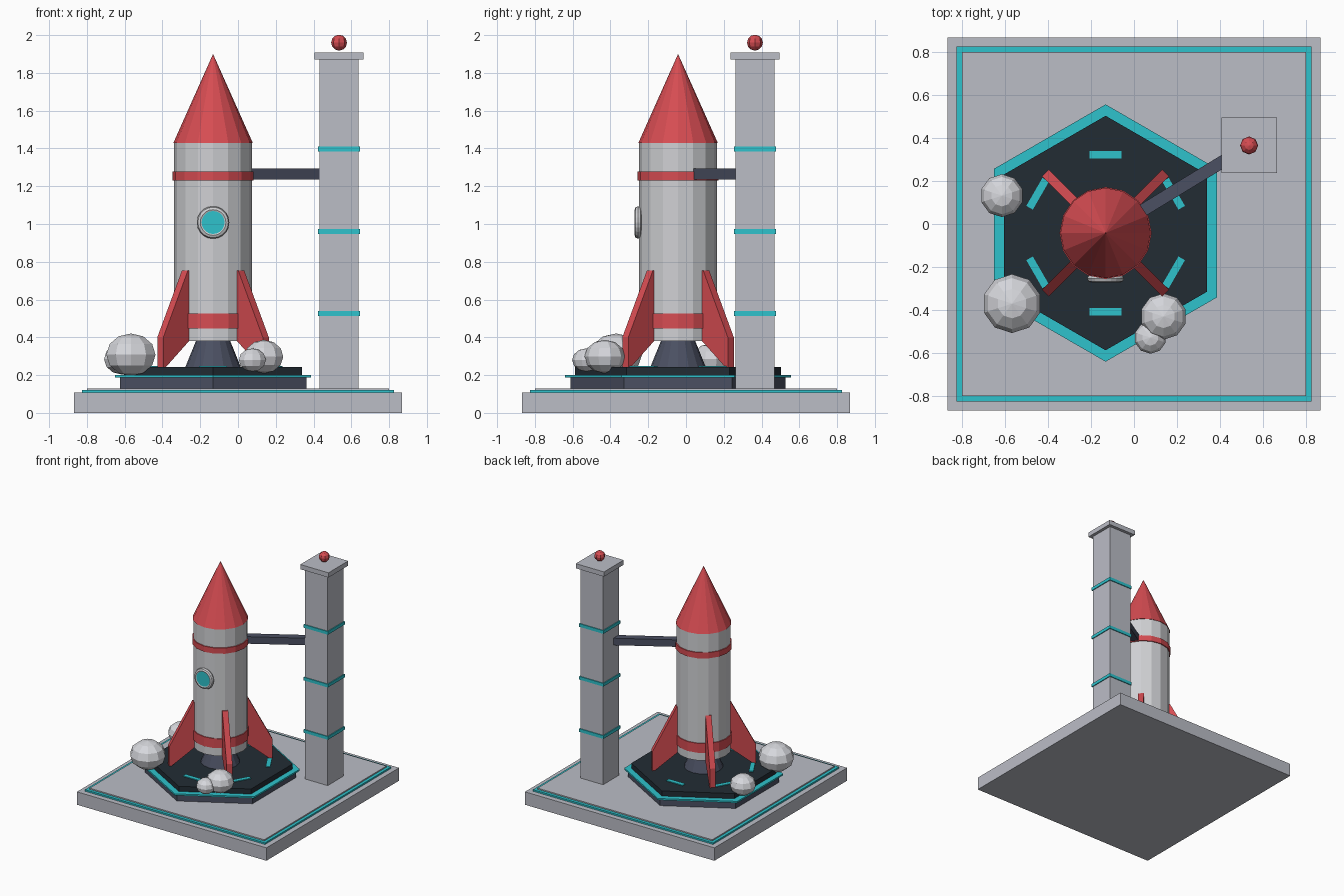
import bpy, bmesh
from math import radians, atan2, hypot, cos, sin
from mathutils import Matrix, Vector

default = bpy.data.objects.get("Cube")
if default:
    bpy.data.objects.remove(default, do_unlink=True)


def srgb(*rgb):
    return tuple((c / 255 / 12.92) if c < 11 else ((c / 255 + 0.055) / 1.055) ** 2.4 for c in rgb) + (1,)


def material(name, *rgb):
    m = bpy.data.materials.new(name)
    m.use_nodes = True
    m.diffuse_color = srgb(*rgb)
    m.node_tree.nodes["Principled BSDF"].inputs["Base Color"].default_value = srgb(*rgb)
    return m


CONCRETE = material("concrete grey", 187, 189, 198)
HULL = material("hull light grey", 207, 208, 211)
SMOKE = material("smoke white", 214, 215, 220)
RED = material("red", 214, 76, 82)
TEAL = material("teal", 46, 194, 204)
SLATE = material("slate", 75, 80, 98)
DARK = material("dark pad", 34, 44, 52)


def finish(name, bm, mat, matrix):
    bmesh.ops.recalc_face_normals(bm, faces=bm.faces)
    mesh = bpy.data.meshes.new(name)
    bm.to_mesh(mesh)
    bm.free()
    mesh.materials.append(mat)
    obj = bpy.data.objects.new(name, mesh)
    obj.matrix_world = matrix
    bpy.context.collection.objects.link(obj)
    return obj


def box(name, mat, x, y, z0, z1, half_x, half_y, turn=0):
    bm = bmesh.new()
    bmesh.ops.create_cube(bm, size=2)
    bmesh.ops.scale(bm, vec=(half_x, half_y, (z1 - z0) / 2), verts=bm.verts)
    place = Matrix.Translation((x, y, (z0 + z1) / 2)) @ Matrix.Rotation(turn, 4, 'Z')
    return finish(name, bm, mat, place)


def cone(name, mat, z0, z1, r0, r1, sides):
    """Prism or frustum on the rocket axis."""
    bm = bmesh.new()
    bmesh.ops.create_cone(bm, cap_ends=True, segments=sides, radius1=r0, radius2=r1, depth=z1 - z0)
    bmesh.ops.remove_doubles(bm, verts=bm.verts, dist=1e-5)
    return finish(name, bm, mat, Matrix.Translation((RX, RY, (z0 + z1) / 2)))


def ball(name, mat, x, y, z, r, height, segments, rings):
    bm = bmesh.new()
    bmesh.ops.create_uvsphere(bm, u_segments=segments, v_segments=rings, radius=r)
    bmesh.ops.scale(bm, vec=(1, 1, height), verts=bm.verts)
    return finish(name, bm, mat, Matrix.Translation((x, y, z)))


RX, RY = -0.132, -0.042     # rocket axis
TX, TY = 0.535, 0.365       # tower axis
SIDES = 16

# Ground plate with teal border
box("base_plate", CONCRETE, 0, 0, 0, 0.107, 0.868, 0.868)
box("base_border", TEAL, 0, 0, 0.107, 0.12, 0.825, 0.825)
box("base_deck", CONCRETE, 0, 0, 0.12, 0.13, 0.8, 0.8)

# Hexagonal launch pad
cone("pad_foot", SLATE, 0.13, 0.187, 0.57, 0.57, 6)
cone("pad_rim", TEAL, 0.187, 0.2, 0.598, 0.598, 6)
cone("pad_top", DARK, 0.2, 0.242, 0.545, 0.545, 6)
for i in range(6):
    a = radians(30 + 60 * i)
    box(f"pad_light_{i + 1}", TEAL, RX + 0.365 * cos(a), RY + 0.365 * sin(a),
        0.24, 0.248, 0.0175, 0.075, a)

# Rocket
cone("nozzle", SLATE, 0.242, 0.4, 0.147, 0.083, SIDES)
cone("rocket_body", HULL, 0.38, 1.43, 0.206, 0.206, SIDES)
cone("nose_cone", RED, 1.43, 1.9, 0.21, 0, SIDES)
cone("lower_band", RED, 0.447, 0.525, 0.213, 0.213, SIDES)
cone("upper_band", RED, 1.23, 1.277, 0.214, 0.214, SIDES)

# Four fins on the diagonals, extruded from one profile
FIN = [(0.17, 0.755), (0.21, 0.755), (0.395, 0.4), (0.395, 0.243), (0.375, 0.243), (0.2, 0.382), (0.17, 0.382)]
for i in range(4):
    bm = bmesh.new()
    face = bm.faces.new([bm.verts.new((r, -0.0225, z)) for r, z in FIN])
    grown = bmesh.ops.extrude_face_region(bm, geom=[face])["geom"]
    bmesh.ops.translate(bm, vec=(0, 0.045, 0),
                        verts=[v for v in grown if isinstance(v, bmesh.types.BMVert)])
    finish(f"fin_{i + 1}", bm, RED,
           Matrix.Translation((RX, RY, 0)) @ Matrix.Rotation(radians(45 + 90 * i), 4, 'Z'))

# Round window: ring swept around a small circle, plus a glass disc
WINDOW = Matrix.Translation((RX, RY - 0.212, 1.008)) @ Matrix.Rotation(radians(90), 4, 'X')
bm = bmesh.new()
profile = [bm.verts.new((0.068 + 0.018 * cos(a), 0, 0.018 * sin(a)))
           for a in (radians(45 * k) for k in range(8))]
edges = [bm.edges.new((profile[k - 1], profile[k])) for k in range(8)]
bmesh.ops.spin(bm, geom=profile + edges, cent=(0, 0, 0), axis=(0, 0, 1),
               angle=radians(360), steps=20, use_merge=True)
bmesh.ops.remove_doubles(bm, verts=bm.verts, dist=1e-5)
finish("window_ring", bm, HULL, WINDOW)
bm = bmesh.new()
bmesh.ops.create_cone(bm, cap_ends=True, segments=20, radius1=0.067, radius2=0.067, depth=0.03)
finish("window_glass", bm, TEAL, WINDOW)

# Service tower with bands, cap and beacon
box("tower", CONCRETE, TX, TY, 0.13, 1.875, 0.104, 0.104)
for i, z in enumerate((0.527, 0.96, 1.397)):
    box(f"tower_band_{i + 1}", TEAL, TX, TY, z - 0.013, z + 0.013, 0.111, 0.111)
box("tower_cap", CONCRETE, TX, TY, 1.87, 1.909, 0.129, 0.129)
ball("beacon", RED, TX, TY, 1.96, 0.042, 1, 8, 6)

# Arm from rocket to tower
dx, dy = TX - RX, TY - RY
length = hypot(dx, dy)
along = Vector((dx, dy)) / length
middle = Vector((RX, RY)) + along * (0.18 + length - 0.05) / 2
box("service_arm", SLATE, middle.x, middle.y, 1.235, 1.293,
    (length - 0.05 - 0.18) / 2, 0.029, atan2(dy, dx))

# Exhaust puffs
PUFFS = [(-0.567, -0.37, 0.308, 0.137), (-0.614, 0.132, 0.285, 0.1),
         (0.137, -0.43, 0.298, 0.108), (0.076, -0.528, 0.28, 0.075)]
for i, (x, y, z, r) in enumerate(PUFFS):
    ball(f"smoke_puff_{i + 1}", SMOKE, x, y, z, r, 0.82, 10, 6)
